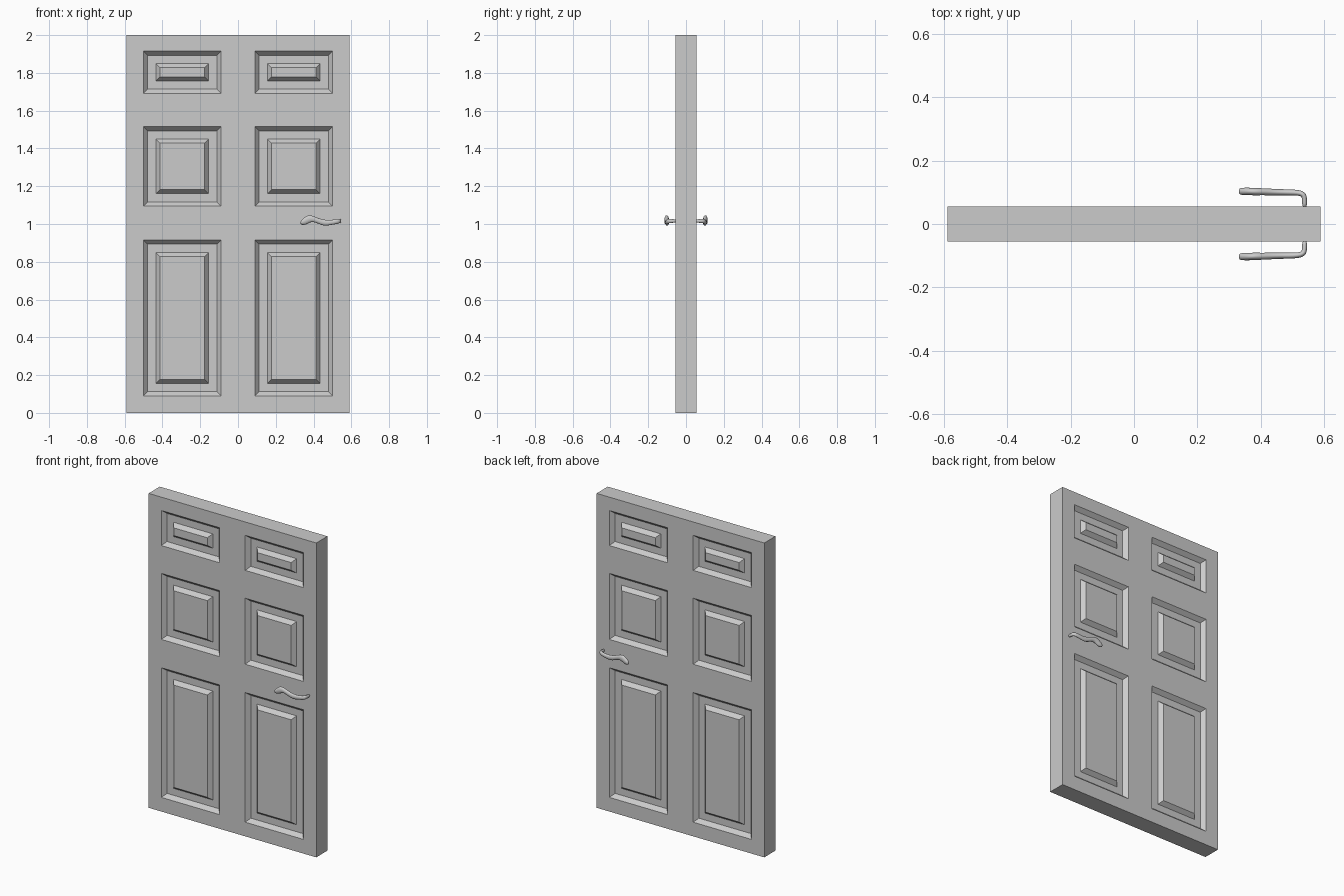
import bpy, bmesh
from math import cos, sin, tau
from mathutils import Vector

if "Cube" in bpy.data.objects:
    bpy.data.objects.remove(bpy.data.objects["Cube"])

W, T, H = 0.59, 0.056, 2.0
COLS = [(-0.5, -0.09), (0.09, 0.5)]
ROWS = [(0.09, 0.915), (1.095, 1.515), (1.692, 1.915)]


def add_object(name, bm):
    mesh = bpy.data.meshes.new(name)
    bmesh.ops.recalc_face_normals(bm, faces=bm.faces)
    bm.to_mesh(mesh)
    bm.free()
    obj = bpy.data.objects.new(name, mesh)
    bpy.context.collection.objects.link(obj)
    return obj


def door_leaf():
    bm = bmesh.new()
    bmesh.ops.create_cube(bm, size=1)
    for v in bm.verts:
        v.co = (v.co.x * 2 * W, v.co.y * 2 * T, (v.co.z + 0.5) * H)
    # Cut the slab along the stiles and rails
    cuts = [((x, 0, 0), (1, 0, 0)) for c in COLS for x in c]
    cuts += [((0, 0, z), (0, 0, 1)) for r in ROWS for z in r]
    for co, no in cuts:
        geom = bm.verts[:] + bm.edges[:] + bm.faces[:]
        bmesh.ops.bisect_plane(bm, geom=geom, plane_co=co, plane_no=no, dist=1e-5)
    bm.normal_update()

    def is_panel(f):
        c = f.calc_center_median()
        return (abs(f.normal.y) > 0.9 and any(a < c.x < b for a, b in COLS)
                and any(a < c.z < b for a, b in ROWS))

    # Sunken moulding, flat margin, raised field on both sides
    panels = [f for f in bm.faces if is_panel(f)]
    for width, depth in [(0.022, -0.025), (0.044, 0), (0.021, 0.025)]:
        bmesh.ops.inset_individual(bm, faces=panels, thickness=width, depth=depth,
                                   use_even_offset=True)
        bm.normal_update()
    return add_object("door_leaf", bm)


# Lever stations: x, distance from door centre, z, half depth, half height
LEVER = [
    (0.539, 0.050, 1.016, 0.008, 0.009),
    (0.539, 0.080, 1.016, 0.008, 0.010),
    (0.537, 0.090, 1.016, 0.009, 0.012),
    (0.530, 0.096, 1.015, 0.009, 0.013),
    (0.518, 0.099, 1.012, 0.009, 0.013),
    (0.490, 0.100, 1.008, 0.010, 0.013),
    (0.460, 0.100, 1.005, 0.010, 0.017),
    (0.430, 0.101, 1.014, 0.011, 0.015),
    (0.405, 0.102, 1.025, 0.011, 0.015),
    (0.385, 0.102, 1.029, 0.012, 0.018),
    (0.365, 0.103, 1.022, 0.012, 0.024),
    (0.348, 0.103, 1.013, 0.012, 0.019),
    (0.336, 0.103, 1.009, 0.011, 0.013),
    (0.331, 0.103, 1.007, 0.006, 0.007),
]


def handle(name, side, n=16):
    bm = bmesh.new()
    pts = [Vector((x, side * y, z)) for x, y, z, _, _ in LEVER]
    rings = []
    for i, p in enumerate(pts):
        t = pts[min(i + 1, len(pts) - 1)] - pts[max(i - 1, 0)]
        across = Vector((-t.y, t.x, 0)).normalized()
        rd, rh = LEVER[i][3:]
        rings.append([bm.verts.new(p + across * rd * cos(tau * k / n)
                                   + Vector((0, 0, rh * sin(tau * k / n))))
                      for k in range(n)])
    for a, b in zip(rings, rings[1:]):
        for k in range(n):
            bm.faces.new((a[k], a[k - 1], b[k - 1], b[k]))
    bm.faces.new(rings[0])
    bm.faces.new(rings[-1])
    obj = add_object(name, bm)
    sub = obj.modifiers.new("smooth", 'SUBSURF')
    sub.levels = sub.render_levels = 1
    for f in obj.data.polygons:
        f.use_smooth = True
    return obj


door_leaf()
handle("front_handle", -1)
handle("back_handle", 1)
